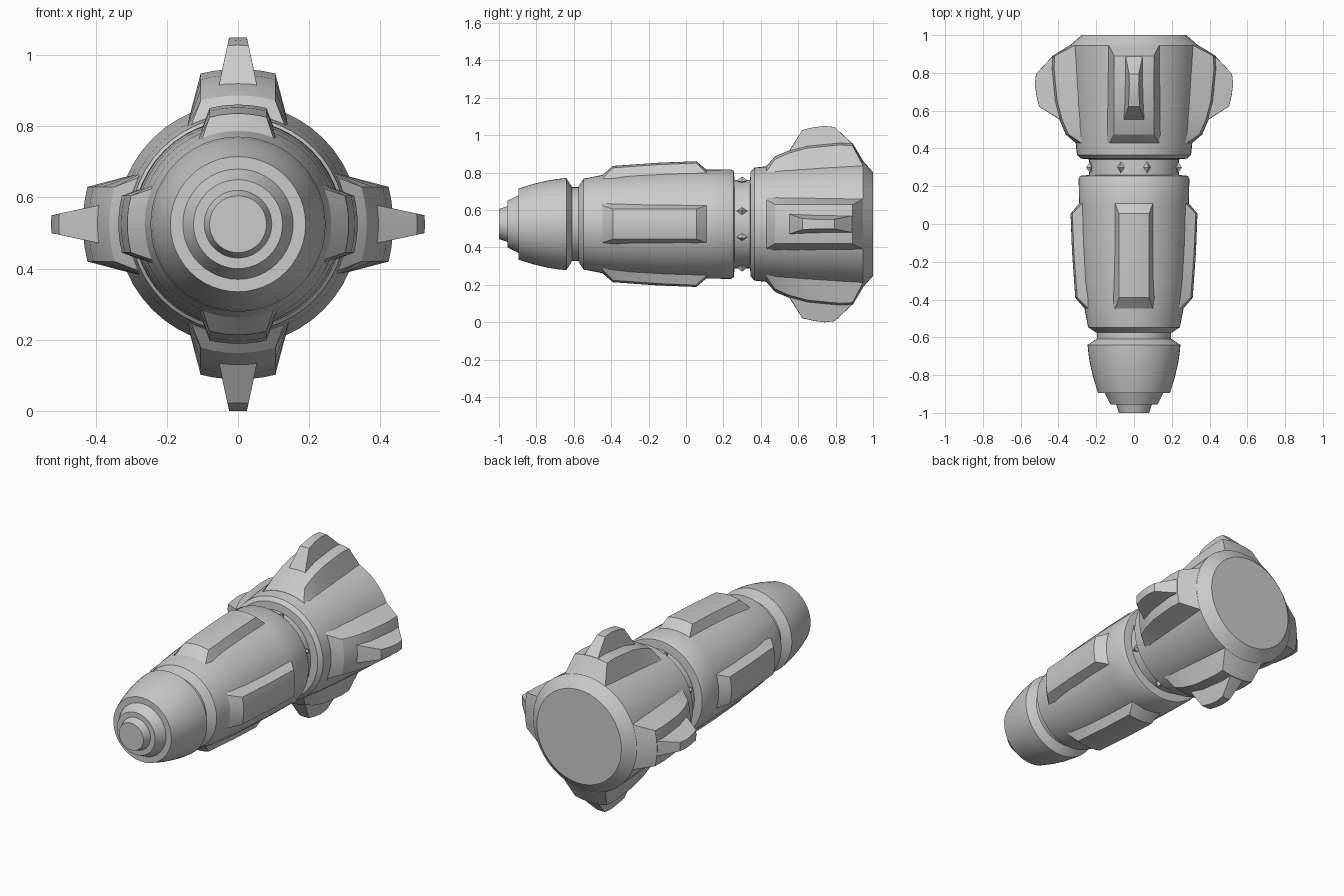
import bpy, bmesh, math
from mathutils import Matrix, Vector

if "Cube" in bpy.data.objects:
    bpy.data.objects.remove(bpy.data.objects["Cube"], do_unlink=True)

AXIS_Z = 0.525
QUARTERS = [("top", 0), ("left", 90), ("bottom", 180), ("right", 270)]

grey = bpy.data.materials.new("plain_grey")
grey.use_nodes = True
colour = (0.6, 0.6, 0.6, 1)
grey.diffuse_color = colour
grey.node_tree.nodes["Principled BSDF"].inputs["Base Color"].default_value = colour


def finish(name, bm, angle=30):
    """Turn a bmesh built around the y axis into a shaded object."""
    bmesh.ops.recalc_face_normals(bm, faces=bm.faces)
    bmesh.ops.translate(bm, verts=bm.verts, vec=(0, 0, AXIS_Z))
    mesh = bpy.data.meshes.new(name)
    bm.to_mesh(mesh)
    bm.free()
    mesh.materials.append(grey)
    obj = bpy.data.objects.new(name, mesh)
    bpy.context.collection.objects.link(obj)
    bpy.ops.object.select_all(action="DESELECT")
    obj.select_set(True)
    bpy.context.view_layer.objects.active = obj
    bpy.ops.object.shade_smooth_by_angle(angle=math.radians(angle))


def skin(bm, sections):
    """Join closed sections with quads and cap both ends."""
    rings = [[bm.verts.new(p) for p in s] for s in sections]
    n = len(rings[0])
    for a, b in zip(rings, rings[1:]):
        for i in range(n):
            j = (i + 1) % n
            bm.faces.new((a[i], a[j], b[j], b[i]))
    bm.faces.new(rings[0])
    bm.faces.new(rings[-1])


def lathe(name, profile, sides=48):
    bm = bmesh.new()
    turns = [math.tau * i / sides for i in range(sides)]
    skin(bm, [[(r * math.sin(t), y, r * math.cos(t)) for t in turns] for y, r in profile])
    finish(name, bm)


def ridge(name, stations, base_half, base_r, steps=6):
    """Raised block with sloped sides and an arched top: stations are y, radius, half width."""
    for side, degrees in QUARTERS:
        sections = []
        for y, r, half in stations:
            xs = [half * (2 * i / steps - 1) for i in range(steps + 1)]
            arch = [(x, y, math.sqrt(r * r - x * x)) for x in xs]
            sections.append([(-base_half, y, base_r)] + arch + [(base_half, y, base_r)])
        bm = bmesh.new()
        skin(bm, sections)
        bm.transform(Matrix.Rotation(math.radians(degrees), 4, "Y"))
        finish(f"{name}_{side}", bm, 20)


# Stepped nose cone
lathe("nose", [(-1, 0.08), (-0.955, 0.095), (-0.955, 0.125), (-0.895, 0.155),
               (-0.895, 0.19), (-0.82, 0.214), (-0.74, 0.233), (-0.69, 0.241),
               (-0.64, 0.246), (-0.61, 0.2), (-0.6, 0.18)])

# Recessed collars between the sections
lathe("front_collar", [(-0.63, 0.197), (-0.55, 0.197)])
lathe("rear_collar", [(0.23, 0.237), (0.37, 0.237)])

# Main body
lathe("body", [(-0.575, 0.2), (-0.547, 0.243), (-0.45, 0.262), (-0.3, 0.276),
               (-0.1, 0.286), (0.1, 0.291), (0.24, 0.293), (0.255, 0.285), (0.26, 0.235)])

# Flared rear section
lathe("rear_section", [(0.342, 0.235), (0.346, 0.28), (0.365, 0.302), (0.5, 0.316),
                       (0.7, 0.328), (0.945, 0.34), (1, 0.277)])

# Long raised panels on the body
ridge("body_panel", [(-0.45, 0.26, 0.1), (-0.39, 0.311, 0.08), (-0.15, 0.328, 0.08),
                     (0.055, 0.336, 0.08), (0.11, 0.29, 0.1)], 0.115, 0.23)

# Fin mounts and fins on the rear section
ridge("fin_mount", [(0.43, 0.31, 0.13), (0.475, 0.362, 0.105), (0.55, 0.394, 0.105),
                    (0.65, 0.42, 0.105), (0.82, 0.436, 0.105), (0.89, 0.433, 0.105),
                    (0.945, 0.342, 0.133)], 0.145, 0.27)
ridge("fin", [(0.55, 0.39, 0.054), (0.622, 0.503, 0.03), (0.68, 0.517, 0.026),
              (0.74, 0.525, 0.025), (0.795, 0.519, 0.026), (0.89, 0.43, 0.045)],
      0.058, 0.37, 2)

# Small studs around the rear collar
for side, degrees in QUARTERS:
    for label, offset in (("a", -16.6), ("b", 16.6)):
        bm = bmesh.new()
        tips = {}
        for axis, size in enumerate((0.02, 0.03, 0.022)):
            for sign in (-1, 1):
                tip = Vector()
                tip[axis] = sign * size
                tips[axis, sign] = bm.verts.new(tip + Vector((0, 0.3, 0.243)))
        for sx in (-1, 1):
            for sy in (-1, 1):
                for sz in (-1, 1):
                    bm.faces.new((tips[0, sx], tips[1, sy], tips[2, sz]))
        bm.transform(Matrix.Rotation(math.radians(degrees + offset), 4, "Y"))
        finish(f"collar_stud_{side}_{label}", bm)
